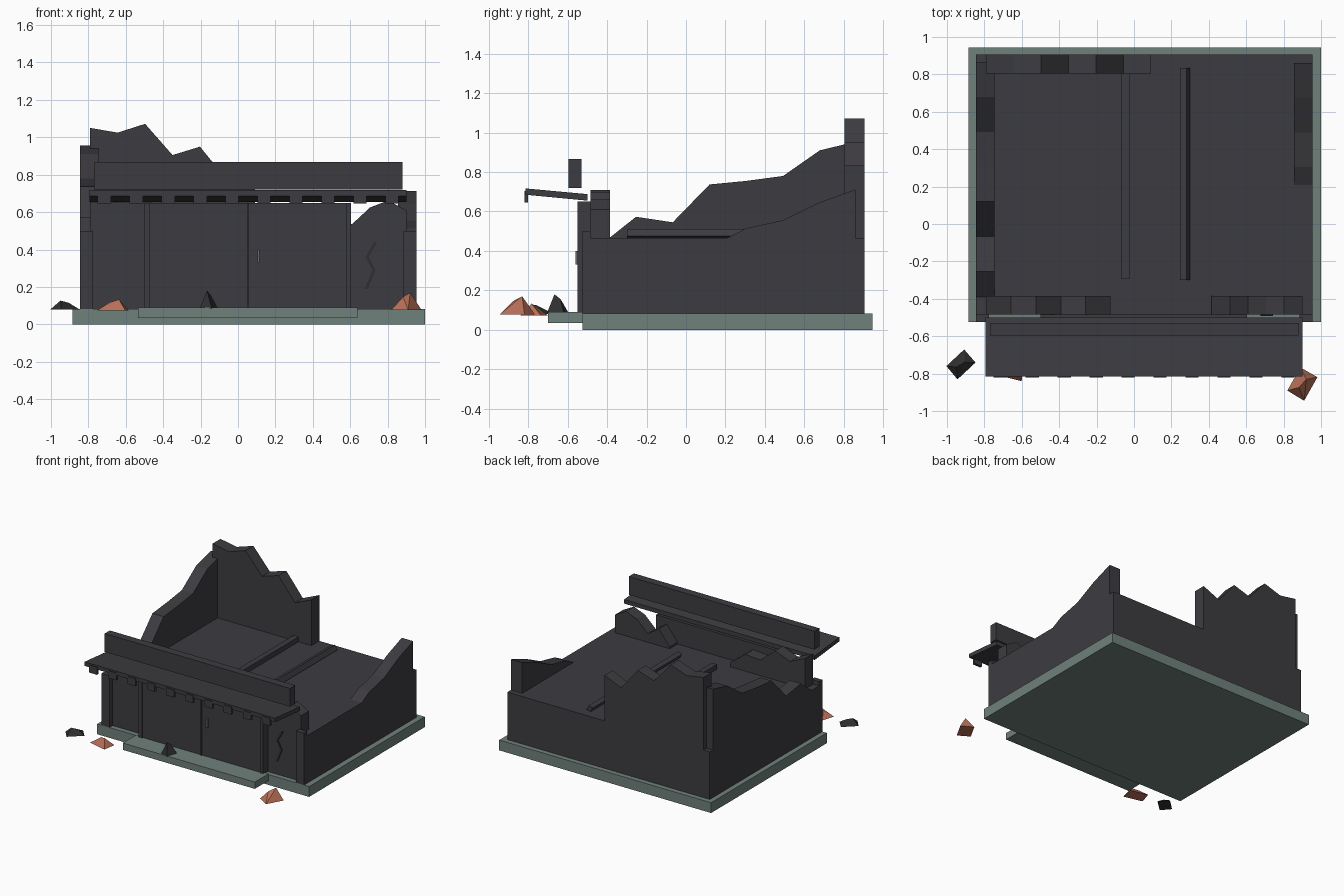
import bpy
import math
import random

random.seed(4)
cube = bpy.data.objects.get("Cube")
if cube:
    bpy.data.objects.remove(cube, do_unlink=True)


def material(name, colour):
    m = bpy.data.materials.new(name)
    m.use_nodes = True
    m.diffuse_color = (*colour, 1)
    node = next(n for n in m.node_tree.nodes if n.type == "BSDF_PRINCIPLED")
    node.inputs["Base Color"].default_value = (*colour, 1)
    node.inputs["Roughness"].default_value = 0.9
    return m


CHAR = material("charred wall", (0.046, 0.044, 0.051))
SOOT = material("dark soot", (0.028, 0.028, 0.031))
SLAB = material("grey green concrete", (0.16, 0.22, 0.2))
BRICK = material("broken brick", (0.48, 0.16, 0.095))
METAL = material("dull metal", (0.13, 0.15, 0.15))


def add_mesh(name, verts, faces, mat):
    me = bpy.data.meshes.new(name)
    me.from_pydata(verts, [], faces)
    me.materials.append(mat)
    ob = bpy.data.objects.new(name, me)
    bpy.context.collection.objects.link(ob)
    bpy.context.view_layer.objects.active = ob
    ob.select_set(True)
    bpy.ops.object.mode_set(mode="EDIT")
    bpy.ops.mesh.select_all(action="SELECT")
    bpy.ops.mesh.normals_make_consistent(inside=False)
    bpy.ops.object.mode_set(mode="OBJECT")
    ob.select_set(False)
    return ob


def prism(name, outline, axis, lo, hi, mat=CHAR):
    """Extrude an outline in the xz plane (axis y) or the yz plane (axis x)."""
    n = len(outline)
    verts = [(a, d, z) if axis == "y" else (d, a, z)
             for d in (lo, hi) for a, z in outline]
    faces = [list(range(n)), list(range(n, 2 * n))]
    faces += [[i, (i + 1) % n, n + (i + 1) % n, n + i] for i in range(n)]
    return add_mesh(name, verts, faces, mat)


def box(name, x, y, z, mat=CHAR):
    return prism(name, [(x[0], z[0]), (x[1], z[0]), (x[1], z[1]), (x[0], z[1])],
                 "y", y[0], y[1], mat)


def broken_wall(name, start, end, heights, axis, lo, hi):
    """Wall whose jagged top has evenly spaced points."""
    step = (end - start) / (len(heights) - 1)
    top = [(start + i * step, h) for i, h in enumerate(heights)]
    return prism(name, [(start, FLOOR - 0.1)] + top + [(end, FLOOR - 0.1)], axis, lo, hi)


FLOOR = 0.465

# Ground slab, doorstep and main body
box("ground_slab", (-0.885, 1.0), (-0.525, 0.945), (0, 0.083), SLAB)
box("door_step", (-0.535, 0.64), (-0.7, -0.525), (0.035, 0.09), SLAB)
box("main_body", (-0.845, 0.955), (-0.485, 0.905), (0.083, FLOOR))

# Ruined walls above the floor
broken_wall("back_wall", -0.79, 0.09,
            [1.05, 1.025, 1.072, 0.905, 0.95, 0.77, 0.833], "y", 0.805, 0.905)
broken_wall("left_wall", -0.44, 0.865,
            [0.425, 0.573, 0.545, 0.737, 0.755, 0.78, 0.91, 0.955], "x", -0.845, -0.745)
broken_wall("right_wall", 0.12, 0.86,
            [0.42, 0.515, 0.555, 0.645, 0.712], "x", 0.855, 0.955)
broken_wall("front_wall_left", -0.79, -0.125,
            [0.71, 0.65, 0.70, 0.59, 0.60, 0.5], "y", -0.485, -0.385)
broken_wall("front_wall_right", 0.415, 0.9,
            [0.48, 0.6, 0.535, 0.625, 0.662, 0.61], "y", -0.485, -0.385)

# Fallen roof beams
box("fallen_beam_flat", (-0.07, -0.025), (-0.295, 0.835), (FLOOR, 0.505))
prism("fallen_beam_tilted",
      [(0.265, FLOOR), (0.3, 0.475), (0.28, 0.512), (0.245, 0.5)], "y", -0.3, 0.835)

# Corner pilasters
for side, x in (("left", (-0.845, -0.775)), ("right", (0.885, 0.955))):
    box("pilaster_" + side, x, (-0.525, -0.485), (0.083, 0.5))

# Double door with frame strips and handle
box("double_door", (-0.5, 0.605), (-0.54, -0.485), (0.083, 0.65))
for name, x in (("left", (-0.5, -0.47)), ("middle", (0.048, 0.06)), ("right", (0.58, 0.605))):
    box("door_strip_" + name, x, (-0.549, -0.54), (0.083, 0.65))
box("door_handle", (0.105, 0.115), (-0.56, -0.54), (0.33, 0.4), METAL)

# Sloping canopy with hanging blocks, and the blank board above it
prism("canopy", [(-0.815, 0.685), (-0.5, 0.655), (-0.5, 0.688), (-0.815, 0.717)],
      "x", -0.795, 0.9)
for i in range(10):
    x = -0.75 + i * 0.171
    box("canopy_block", (x, x + 0.07), (-0.82, -0.8), (0.645, 0.705))
box("blank_board", (-0.77, 0.88), (-0.595, -0.53), (0.72, 0.867))

# Zigzag crack on the front
path = [(0.735, 0.44), (0.69, 0.36), (0.727, 0.29), (0.685, 0.19)]
edge = [(x - 0.008, z) for x, z in path] + [(x + 0.009, z) for x, z in reversed(path)]
prism("wall_crack", edge, "y", -0.493, -0.484, SOOT)


# Rubble: rough pyramids with a short ridge on top
def rubble(name, x, y, z, size, height, turn, mat):
    c, s = math.cos(turn), math.sin(turn)
    base = [(-0.6, -0.42), (0.6, -0.42), (0.6, 0.42), (-0.6, 0.42)]
    pts = [(a * random.uniform(0.92, 1.08), b, 0) for a, b in base]
    pts += [(-0.25, 0.05, 1), (0.2, -0.05, 0.75)]
    verts = [(x + size * (a * c - b * s), y + size * (a * s + b * c), z + height * h)
             for a, b, h in pts]
    faces = [(0, 1, 2, 3), (0, 1, 5), (0, 5, 4), (1, 2, 5),
             (2, 3, 4), (2, 4, 5), (3, 0, 4)]
    add_mesh(name, verts, faces, mat)


rubble("brick_rubble_right", 0.9, -0.855, 0.078, 0.125, 0.092, 4.2, BRICK)
rubble("brick_rubble_left", -0.665, -0.77, 0.073, 0.125, 0.06, 2.9, BRICK)
rubble("dark_rubble_left", -0.925, -0.75, 0.08, 0.11, 0.047, 0.75, SOOT)
rubble("dark_rubble_step", -0.155, -0.65, 0.085, 0.08, 0.095, 1.2, SOOT)
